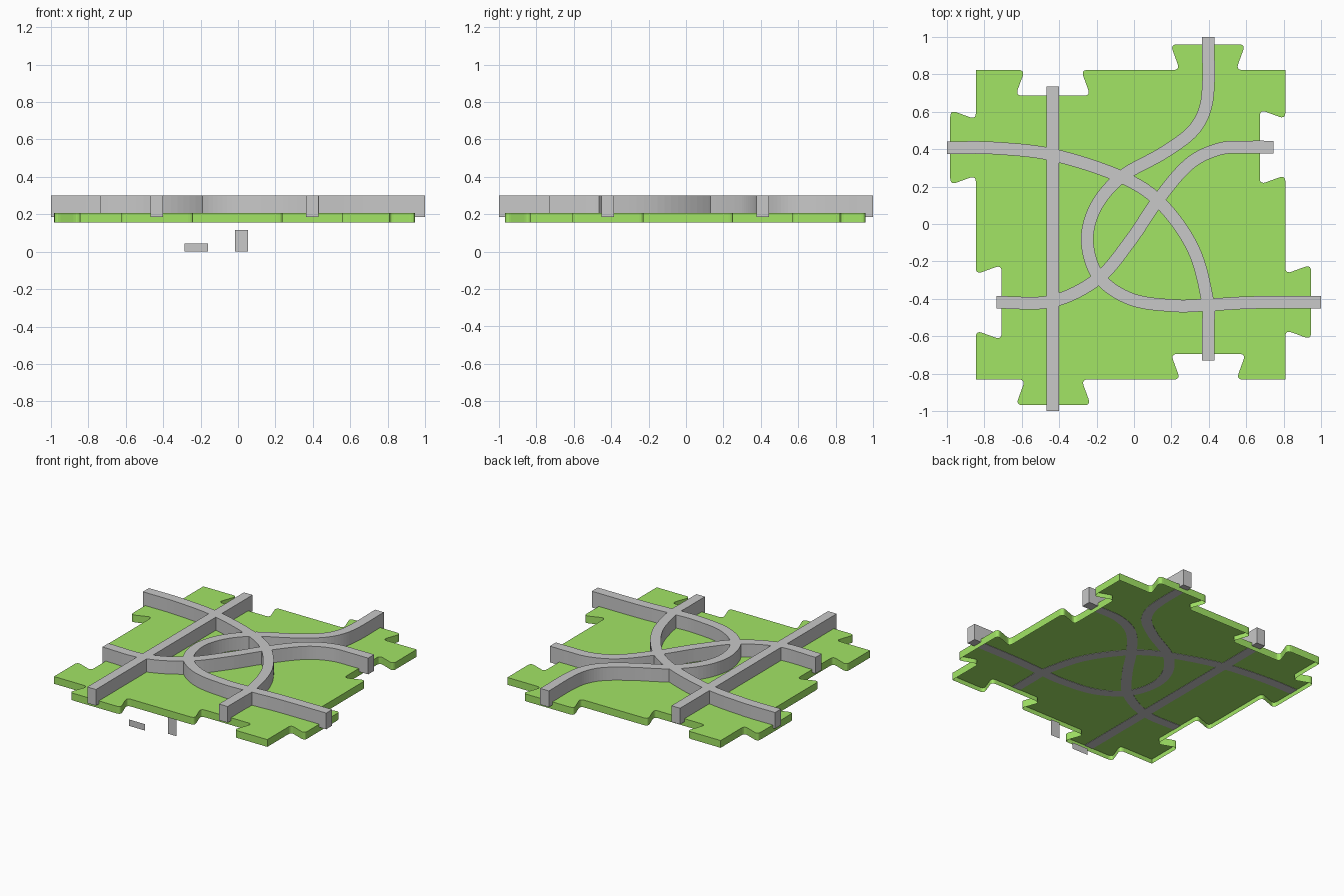
import bpy, bmesh, math
from mathutils import Vector

if "Cube" in bpy.data.objects:
    bpy.data.objects.remove(bpy.data.objects["Cube"])


def material(name, rgb):
    m = bpy.data.materials.new(name)
    m.diffuse_color = (*rgb, 1)
    m.use_nodes = True
    m.node_tree.nodes["Principled BSDF"].inputs["Base Color"].default_value = m.diffuse_color
    return m


GREEN = material("grass green", (0.36, 0.78, 0.13))
GREY = material("track grey", (0.58, 0.58, 0.58))


def finish(bm, name, mat):
    me = bpy.data.meshes.new(name)
    bm.to_mesh(me)
    bm.free()
    me.materials.append(mat)
    ob = bpy.data.objects.new(name, me)
    bpy.context.collection.objects.link(ob)
    return ob


def prism(pts, z0, z1):
    """Closed outline extruded from z0 to z1; returns bmesh and its bottom face."""
    bm = bmesh.new()
    low = [bm.verts.new((x, y, z0)) for x, y in pts]
    high = [bm.verts.new((x, y, z1)) for x, y in pts]
    bottom = bm.faces.new(low[::-1])
    bm.faces.new(high)
    n = len(pts)
    for i in range(n):
        j = (i + 1) % n
        bm.faces.new((low[i], low[j], high[j], high[i]))
    return bm, bottom


# --- Puzzle plate: one side (socket then tab), repeated four times ---
def connector(u, v, sign):
    shape = [(-0.15, 0, 1), (-0.20, 0.137, 1), (0.20, 0.137, 1), (0.15, 0, 1)]
    return [(u + x, v + sign * y, r) for x, y, r in shape]


HALF = 0.827
side = [(-HALF, HALF, 0)] + connector(-0.415, HALF, -1) + connector(0.413, HALF, 1)
corners = []
for k in range(4):
    c, s = math.cos(-k * math.pi / 2), math.sin(-k * math.pi / 2)
    corners += [(Vector((c * x - s * y - 0.018, s * x + c * y - 0.004)), r)
                for x, y, r in side]

outline = []
for i, (p, rounded) in enumerate(corners):
    if not rounded:
        outline.append(p)
        continue
    a = p + (corners[i - 1][0] - p).normalized() * 0.035
    b = p + (corners[(i + 1) % len(corners)][0] - p).normalized() * 0.035
    for t in (0, 0.2, 0.4, 0.6, 0.8, 1):
        outline.append(a * (1 - t) ** 2 + p * 2 * t * (1 - t) + b * t * t)
outline.reverse()  # counter-clockwise

bm, bottom = prism(outline, 0.157, 0.208)
# hollow underside with a narrow rim
bmesh.ops.inset_region(bm, faces=[bottom], thickness=0.02, use_even_offset=True)
inner = bmesh.ops.extrude_discrete_faces(bm, faces=[bottom])["faces"][0]
bmesh.ops.translate(bm, verts=inner.verts, vec=(0, 0, 0.0315))
finish(bm, "puzzle_plate", GREEN)


# --- Tracks: smooth centre lines widened into raised strips ---
def spline(pts, steps=8):
    p = [Vector(q) for q in pts]
    p = [2 * p[0] - p[1]] + p + [2 * p[-1] - p[-2]]
    out = []
    for i in range(1, len(p) - 2):
        a, b, c, d = p[i - 1:i + 3]
        m0 = (c - a) * ((c - b).length / ((c - b).length + (b - a).length))
        m1 = (d - b) * ((c - b).length / ((c - b).length + (d - c).length))
        for k in range(steps):
            t = k / steps
            out.append(b * (2 * t**3 - 3 * t**2 + 1) + m0 * (t**3 - 2 * t**2 + t)
                       + c * (3 * t**2 - 2 * t**3) + m1 * (t**3 - t**2))
    return out + [p[-2]]


def track(name, pts, curved=True):
    line = spline(pts) if curved else [Vector(q) for q in pts]
    left, right = [], []
    for i, p in enumerate(line):
        d = (line[min(i + 1, len(line) - 1)] - line[max(i - 1, 0)]).normalized()
        n = Vector((-d.y, d.x)) * 0.0335
        left.append(p + n)
        right.append(p - n)
    bm, _ = prism(right + left[::-1], 0.1865, 0.30)
    return finish(bm, name, GREY)


tracks = track("raised_tracks", [(-0.435, -1), (-0.435, 0.735)], False)
others = [
    track("arc_track", [(-1, 0.408), (-0.75, 0.406), (-0.435, 0.37), (-0.065, 0.25),
                        (0.13, 0.125), (0.315, -0.13), (0.395, -0.42), (0.397, -0.55),
                        (0.397, -0.73)]),
    track("winding_track", [(0.397, 1), (0.39, 0.66), (0.325, 0.51), (0.165, 0.385),
                            (-0.07, 0.25), (-0.205, 0.09), (-0.25, -0.09), (-0.19, -0.28),
                            (-0.02, -0.40), (0.22, -0.437), (0.40, -0.432),
                            (0.62, -0.42), (1, -0.418)]),
    track("diagonal_track", [(-0.735, -0.419), (-0.435, -0.412), (-0.19, -0.29),
                             (-0.02, -0.09), (0.13, 0.13), (0.30, 0.325), (0.46, 0.402),
                             (0.62, 0.411), (0.745, 0.411)]),
]
# fuse the crossings into one clean network
bpy.context.view_layer.objects.active = tracks
for other in others:
    mod = tracks.modifiers.new("join", 'BOOLEAN')
    mod.operation, mod.solver, mod.object = 'UNION', 'EXACT', other
    bpy.ops.object.modifier_apply(modifier=mod.name)
    bpy.data.objects.remove(other)


# --- Two loose flat tags hanging below the front edge ---
def tag(name, x0, x1, y, z1):
    bm = bmesh.new()
    bm.faces.new([bm.verts.new(v) for v in
                  ((x0, y, 0), (x1, y, 0), (x1, y, z1), (x0, y, z1))])
    finish(bm, name, GREY)


tag("wide_tag", -0.285, -0.16, -0.80, 0.045)
tag("tall_tag", -0.015, 0.053, -0.755, 0.115)
